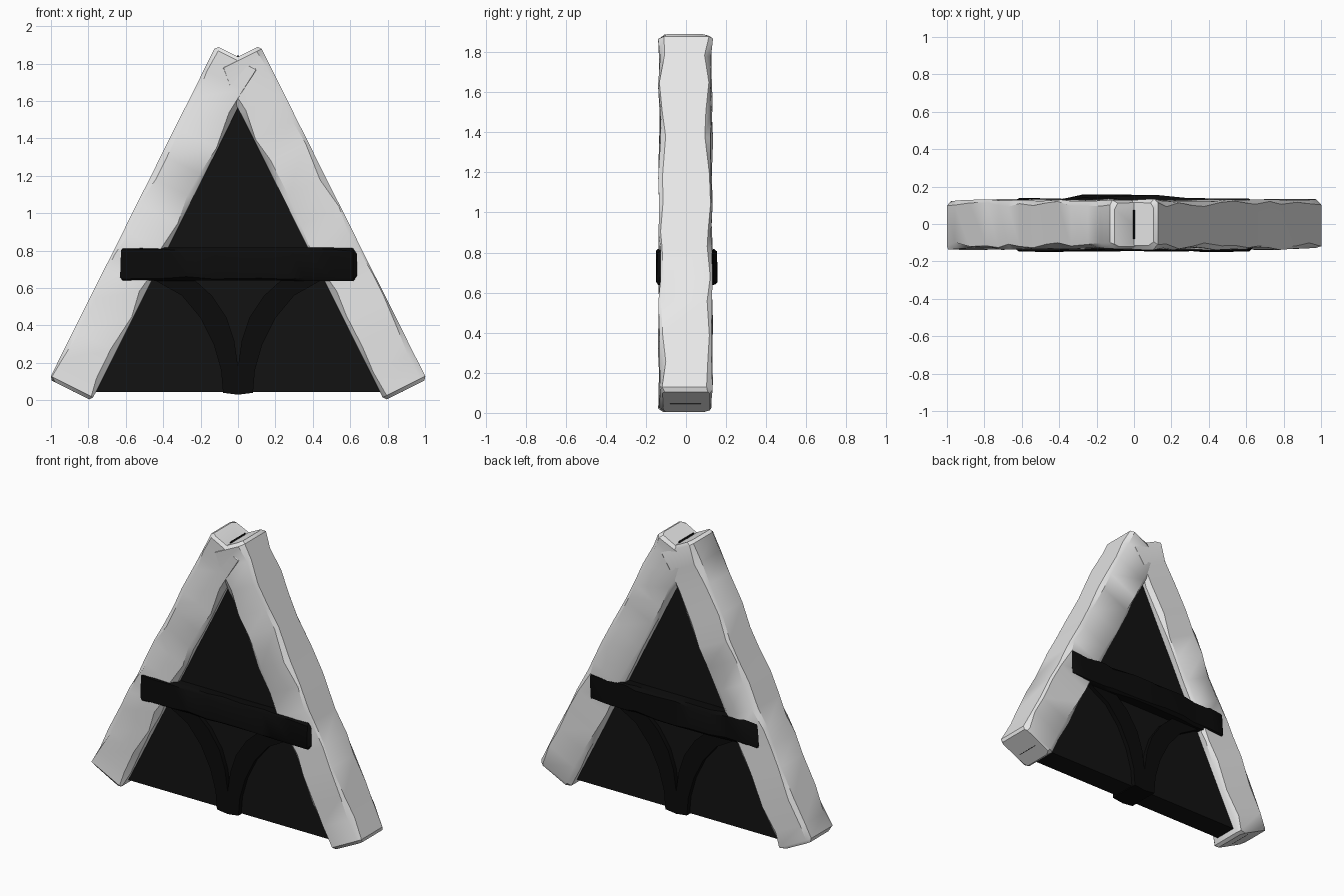
import bpy, bmesh, math, random
from mathutils import Matrix

cube = bpy.data.objects.get("Cube")
if cube:
    bpy.data.objects.remove(cube, do_unlink=True)


def material(name, value):
    mat = bpy.data.materials.new(name)
    mat.use_nodes = True
    colour = (value, value, value, 1)
    mat.diffuse_color = colour
    bsdf = mat.node_tree.nodes["Principled BSDF"]
    bsdf.inputs["Base Color"].default_value = colour
    bsdf.inputs["Roughness"].default_value = 0.9
    return mat


PALE = material("pale grey stone", 0.8)
PANEL = material("black panel", 0.006)
DARK = material("deep black wood", 0.0033)


def finish(name, bm, mat, angle=35):
    bmesh.ops.recalc_face_normals(bm, faces=bm.faces)
    mesh = bpy.data.meshes.new(name)
    bm.to_mesh(mesh)
    bm.free()
    mesh.materials.append(mat)
    obj = bpy.data.objects.new(name, mesh)
    bpy.context.collection.objects.link(obj)
    bpy.ops.object.select_all(action="DESELECT")
    obj.select_set(True)
    bpy.context.view_layer.objects.active = obj
    bpy.ops.object.shade_smooth_by_angle(angle=math.radians(angle))
    return obj


def hewn_beam(width, depth, length, rings, chip, wobble, seed):
    """Beam along local z whose edges are chipped by varying amounts."""
    rng = random.Random(seed)
    bm = bmesh.new()
    heights = [0, 0.02] + [length * i / rings for i in range(1, rings)] + [length - 0.02, length]
    previous = None
    for i, h in enumerate(heights):
        inset = 0.015 if i in (0, len(heights) - 1) else 0
        if 1 < i < len(heights) - 2:
            h += rng.uniform(-0.25, 0.25) * length / rings
        w = width / 2 - inset - rng.uniform(0, 0.002)
        ring = []
        for sx, sy in ((1, 1), (-1, 1), (-1, -1), (1, -1)):
            d = depth / 2 - inset - rng.uniform(0, wobble)
            cx, cy = rng.uniform(0.006, chip), rng.uniform(0.006, chip)
            pair = [(sx * w, sy * (d - cy)), (sx * (w - cx), sy * d)]
            if sx * sy < 0:
                pair.reverse()
            ring += [bm.verts.new((x, y, h - length / 2)) for x, y in pair]
        if previous:
            for k in range(8):
                n = (k + 1) % 8
                bm.faces.new((previous[k], previous[n], ring[n], ring[k]))
        else:
            bm.faces.new(ring)
        previous = ring
    bm.faces.new(previous)
    return bm


def plate(name, outline, y0, y1, mat):
    """Outline in x and z, extruded along y."""
    bm = bmesh.new()
    face = bm.faces.new([bm.verts.new((x, y0, z)) for x, z in outline])
    moved = bmesh.ops.extrude_face_region(bm, geom=[face])["geom"]
    verts = [v for v in moved if isinstance(v, bmesh.types.BMVert)]
    bmesh.ops.translate(bm, verts=verts, vec=(0, y1 - y0, 0))
    return finish(name, bm, mat)


# Two sloping stone beams that cross at the peak
for name, side, seed in (("left_beam", 1, 4), ("right_beam", -1, 11)):
    bm = hewn_beam(0.256, 0.275, 1.995, 13, 0.035, 0.014, seed)
    tilt = Matrix.Rotation(-side * math.atan(0.5), 4, "Y")
    place = Matrix.Translation((side * 0.45, -0.002, 0.947))
    bmesh.ops.transform(bm, matrix=place @ tilt, verts=bm.verts)
    finish(name, bm, PALE)

# Triangular panel, its corners buried in the beams
plate("triangular_panel", [(-0.88, 0.045), (0.88, 0.045), (0, 1.85)], -0.08, 0.075, PANEL)

# Rough crossbar, thicker at the middle of the back
bm = hewn_beam(0.18, 0.295, 1.27, 10, 0.025, 0.008, 7)
bmesh.ops.transform(bm, matrix=Matrix.Translation((0, -0.002, 0.728)) @ Matrix.Rotation(math.pi / 2, 4, "Y"),
                    verts=bm.verts)
for v in bm.verts:
    if v.co.y > 0:
        v.co.y += 0.012 if abs(v.co.x) < 0.28 else -0.006
finish("crossbar", bm, DARK)

# Curved braces sweeping from the foot up to the crossbar
outer = [(0.08, 0.04), (0.09, 0.16), (0.13, 0.3), (0.2, 0.44), (0.3, 0.56), (0.46, 0.65)]
inner = [(0.25, 0.66), (0.14, 0.56), (0.06, 0.44), (0.02, 0.32), (0.0, 0.18), (0.0, 0.03)]
for name, side in (("left_brace", 1), ("right_brace", -1)):
    plate(name, [(side * x, z) for x, z in outer + inner], -0.11, 0.105, DARK)
